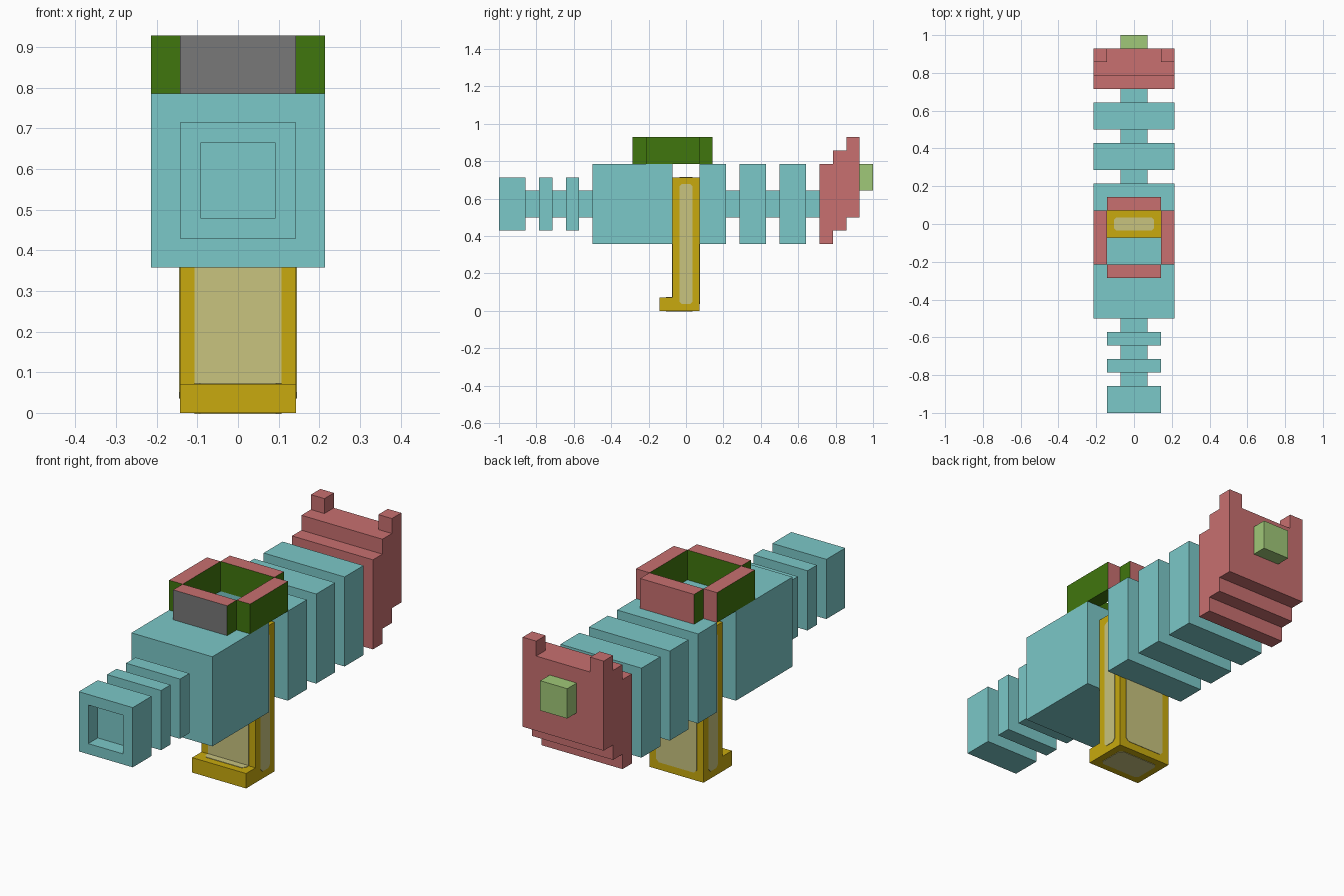
import bpy, bmesh
from mathutils import Vector

if "Cube" in bpy.data.objects:
    bpy.data.objects.remove(bpy.data.objects["Cube"])

U = 1 / 14  # one grid step


def material(name, hexcode):
    def lin(c):
        return c / 12.92 if c <= 0.04045 else ((c + 0.055) / 1.055) ** 2.4
    m = bpy.data.materials.new(name)
    rgb = [lin(int(hexcode[i:i + 2], 16) / 255) for i in (0, 2, 4)]
    m.diffuse_color = (*rgb, 1)
    m.use_nodes = True
    m.node_tree.nodes["Principled BSDF"].inputs["Base Color"].default_value = m.diffuse_color
    return m


TEAL = material("teal", "7BC8C8")
RED = material("dusty_red", "C87070")
GOLD = material("gold", "C8AA0E")
PALE = material("pale_yellow", "C8C37F")
GREEN = material("dark_green", "40760D")
LIME = material("lime", "A0C878")
GREY = material("grey", "787878")


def finish(name, bm, *mats):
    bmesh.ops.recalc_face_normals(bm, faces=bm.faces)
    me = bpy.data.meshes.new(name)
    bm.to_mesh(me)
    bm.free()
    for m in mats:
        me.materials.append(m)
    ob = bpy.data.objects.new(name, me)
    bpy.context.collection.objects.link(ob)
    return ob


def prism(bm, points, shift):
    """Extrude a flat outline along a vector, all in grid steps."""
    face = bm.faces.new([bm.verts.new(Vector(p) * U) for p in points])
    ext = bmesh.ops.extrude_face_region(bm, geom=[face], use_keep_orig=True)
    verts = [g for g in ext["geom"] if isinstance(g, bmesh.types.BMVert)]
    bmesh.ops.translate(bm, verts=verts, vec=Vector(shift) * U)


def box(name, x, y, z, *mats):
    bm = bmesh.new()
    prism(bm, [(x[0], y[0], z[0]), (x[1], y[0], z[0]),
               (x[1], y[1], z[0]), (x[0], y[1], z[0])], (0, 0, z[1] - z[0]))
    return finish(name, bm, *mats)


def square_block(name, y0, y1, half, mat):
    return box(name, (-half, half), (y0, y1), (8 - half, 8 + half), mat)


# Barrel: wide blocks joined by thin necks
for i, (y0, y1, half) in enumerate([(-11, -10, 2), (-9, -8, 2), (-7, -1, 3),
                                    (1, 3, 3), (4, 6, 3), (7, 9, 3)]):
    square_block(f"barrel_block_{i + 1}", y0, y1, half, TEAL)
for i, y0 in enumerate([-12, -10, -8, 3, 6, 9]):
    square_block(f"barrel_neck_{i + 1}", y0, y0 + 1, 1, TEAL)

# Muzzle with a recessed square bore
muzzle = square_block("muzzle", -14, -12, 2, TEAL)
bm = bmesh.new()
bm.from_mesh(muzzle.data)
front = min(bm.faces, key=lambda f: f.calc_center_median().y)
bmesh.ops.inset_region(bm, faces=[front], thickness=U)
bore = bmesh.ops.extrude_discrete_faces(bm, faces=[front])["faces"][0]
bmesh.ops.translate(bm, verts=bore.verts, vec=(0, U, 0))
bm.to_mesh(muzzle.data)
bm.free()

# Stepped tail plate, its two horns and the end knob
bm = bmesh.new()
steps = [(10, 5), (11, 5), (11, 6), (12, 6), (12, 7), (13, 7),
         (13, 12), (11, 12), (11, 11), (10, 11)]
prism(bm, [(-3, y, z) for y, z in steps], (6, 0, 0))
finish("tail_plate", bm, RED)
for side, x in (("left", (-3, -2)), ("right", (2, 3))):
    box(f"tail_horn_{side}", x, (12, 13), (12, 13), RED)
box("end_knob", (-1, 1), (13, 14), (9, 11), LIME)

# Sight frame: red on top and rear faces, grey front, green elsewhere
frame = [("sight_front", (-2, 2), (-4, -3)), ("sight_rear", (-2, 2), (1, 2)),
         ("sight_left", (-3, -2), (-3, 1)), ("sight_right", (2, 3), (-3, 1))]
for name, x, y in frame:
    ob = box(name, x, y, (11, 13), GREEN, RED, GREY)
    for p in ob.data.polygons:
        if p.normal.z > 0.5 or (p.normal.y > 0.5 and name != "sight_front"):
            p.material_index = 1
        elif p.normal.y < -0.5 and name == "sight_front":
            p.material_index = 2

# Grip with a toe at the front of its base
bm = bmesh.new()
grip = [(-2, 0), (1, 0), (1, 10), (-1, 10), (-1, 1), (-2, 1)]
prism(bm, [(-2, y, z) for y, z in grip], (4, 0, 0))
finish("grip", bm, GOLD)


def panel(name, a, b, axis, level, out):
    """Thin plate with clipped corners; a and b are ranges on the other axes."""
    c = 0.2
    (a0, a1), (b0, b1) = a, b
    outline = [(a0 + c, b0), (a1 - c, b0), (a1, b0 + c), (a1, b1 - c),
               (a1 - c, b1), (a0 + c, b1), (a0, b1 - c), (a0, b0 + c)]
    points = []
    for p in outline:
        q = list(p)
        q.insert(axis, level)
        points.append(q)
    shift = [0, 0, 0]
    shift[axis] = out * 0.03
    bm = bmesh.new()
    prism(bm, points, shift)
    finish(name, bm, PALE)


# Pale panels on the grip faces
wide, narrow, tall = (-1.5, 1.5), (-0.5, 0.5), (0.5, 9.5)
panel("grip_panel_left", narrow, tall, 0, -2, -1)
panel("grip_panel_right", narrow, tall, 0, 2, 1)
panel("grip_panel_front", wide, tall, 1, -1, -1)
panel("grip_panel_back", wide, tall, 1, 1, 1)
panel("grip_panel_top", wide, narrow, 2, 10, 1)
panel("grip_panel_base", wide, (-1.5, 0.5), 2, 0, -1)
panel("toe_panel", wide, (-1.5, 0.5), 2, 1, 1)
